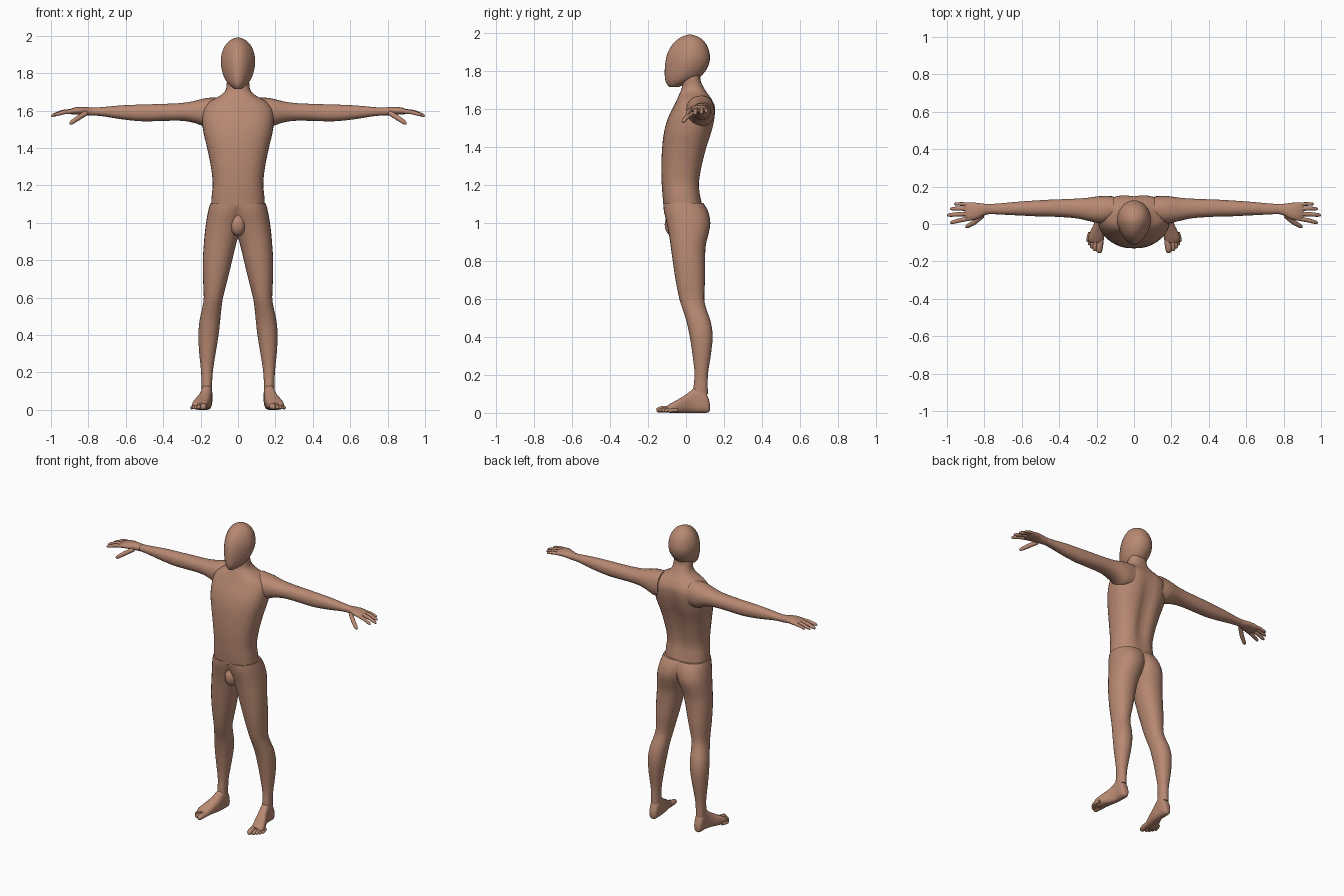
import bpy, bmesh, math
from mathutils import Vector

skin = bpy.data.materials.new("skin")
skin.diffuse_color = (0.48, 0.25, 0.17, 1)


def finish(name, bm, mirror=True):
    """Turn a bmesh into a smooth, optionally mirrored, object."""
    bmesh.ops.recalc_face_normals(bm, faces=bm.faces)
    me = bpy.data.meshes.new(name)
    bm.to_mesh(me)
    bm.free()
    me.materials.append(skin)
    ob = bpy.data.objects.new(name, me)
    bpy.context.collection.objects.link(ob)
    bpy.ops.object.select_all(action='DESELECT')
    ob.select_set(True)
    bpy.context.view_layer.objects.active = ob
    bpy.ops.object.shade_smooth_by_angle(angle=math.radians(50))
    if mirror:
        mod = ob.modifiers.new("mirror", 'MIRROR')
        mod.merge_threshold = 0.0005
    return ob


def skin_rings(bm, rings):
    """Bridge rings of points and cap both ends."""
    rows = [[bm.verts.new(p) for p in r] for r in rings]
    n = len(rows[0])
    for a, b in zip(rows, rows[1:]):
        for i in range(n):
            j = (i + 1) % n
            bm.faces.new((a[i], a[j], b[j], b[i]))
    bm.faces.new(rows[0][::-1])
    bm.faces.new(rows[-1])


def smooth(secs, steps):
    """Catmull-Rom interpolation of sections."""
    out = []
    for k in range(len(secs) - 1):
        p0, p1 = secs[max(k - 1, 0)], secs[k]
        p2, p3 = secs[k + 1], secs[min(k + 2, len(secs) - 1)]
        for s in range(steps):
            t = s / steps
            out.append([0.5 * (2 * b + (c - a) * t + (2 * a - 5 * b + 4 * c - d) * t * t
                               + (3 * b - a - 3 * c + d) * t ** 3)
                        for a, b, c, d in zip(p0, p1, p2, p3)])
    out.append(list(secs[-1]))
    return out


def loft(name, axis, secs, power=2.2, mirror=True, shape=None, cut=False, n=28, steps=3):
    """Loft sections (position, min a, max a, min b, max b) along an axis."""
    rings = []
    for t, a0, a1, b0, b1 in smooth(secs, steps):
        ring = []
        for i in range(n):
            ang = 2 * math.pi * i / n
            u, v = [math.copysign(abs(w) ** (2 / power), w) for w in (math.cos(ang), math.sin(ang))]
            a = (a0 + a1) / 2 + u * (a1 - a0) / 2
            b = (b0 + b1) / 2 + v * (b1 - b0) / 2
            if shape:
                a, b = shape(a, b, t, v)
            ring.append({'x': (t, a, b), 'y': (a, t, b), 'z': (a, b, t)}[axis])
        rings.append(ring)
    bm = bmesh.new()
    skin_rings(bm, rings)
    if cut:
        bmesh.ops.bisect_plane(bm, geom=bm.verts[:] + bm.edges[:] + bm.faces[:],
                               plane_co=(0, 0, 0), plane_no=(1, 0, 0), clear_inner=True)
    return finish(name, bm, mirror)


def digits(name, paths, n=10):
    """Tapered rounded tubes along (start, middle, tip, radius)."""
    bm = bmesh.new()
    for p0, p1, p2, r in paths:
        p0, p1, p2 = Vector(p0), Vector(p1), Vector(p2)
        d = (p2 - p0).normalized()
        side = d.cross(Vector((0, 0, 1))).normalized()
        up = side.cross(d)
        stops = [(p0, 1), (p1, 1), (p1.lerp(p2, .7), .85), (p1.lerp(p2, .92), .6), (p2, .2)]
        skin_rings(bm, [[c + (side * math.cos(2 * math.pi * i / n)
                              + up * math.sin(2 * math.pi * i / n)) * r * k for i in range(n)]
                        for c, k in stops])
    return finish(name, bm)


# Torso and neck, with a groove down the spine
def spine(x, y, z, v):
    if v > 0:
        depth = 0.024 * max(0, 1 - ((z - 1.38) / 0.28) ** 2)
        y -= depth * v * math.exp(-(x / 0.04) ** 2)
    return x, y


loft("torso", 'z', [
    (1.09, -.144, .144, -.118, .085), (1.15, -.14, .14, -.124, .078),
    (1.21, -.135, .135, -.128, .075), (1.3, -.145, .145, -.13, .09),
    (1.4, -.165, .165, -.125, .115), (1.48, -.184, .184, -.115, .14),
    (1.55, -.192, .192, -.095, .155), (1.61, -.185, .185, -.066, .156),
    (1.65, -.15, .15, -.047, .136), (1.68, -.095, .095, -.034, .113),
    (1.71, -.066, .066, -.022, .094), (1.75, -.06, .06, -.02, .076),
    (1.8, -.058, .058, -.02, .076)], power=2.4, mirror=False, shape=spine, n=40)

# Head, egg-shaped with a narrower face
loft("head", 'z', [
    (1.715, -.018, .018, -.088, -.035), (1.728, -.036, .036, -.1, -.005),
    (1.75, -.058, .058, -.109, .05), (1.78, -.075, .075, -.112, .088),
    (1.82, -.087, .087, -.111, .115), (1.86, -.092, .092, -.106, .126),
    (1.9, -.088, .088, -.094, .122), (1.94, -.074, .074, -.07, .106),
    (1.97, -.05, .05, -.037, .078), (1.985, -.025, .025, -.005, .047),
    (1.99, -.006, .006, .014, .026)], power=2.1, mirror=False,
    shape=lambda x, y, z, v: (x * (1 + 0.3 * min(v, 0)), y))

# Arms, reaching out to the sides
loft("arm", 'x', [
    (.11, .02, .148, 1.51, 1.67), (.16, .002, .15, 1.505, 1.668),
    (.2, .006, .147, 1.522, 1.66), (.25, .018, .14, 1.538, 1.648),
    (.32, .032, .135, 1.546, 1.639), (.45, .04, .13, 1.543, 1.634),
    (.52, .041, .126, 1.543, 1.632), (.62, .046, .119, 1.553, 1.628),
    (.72, .051, .11, 1.569, 1.619), (.79, .055, .105, 1.575, 1.614)])

# Hands
loft("palm", 'x', [
    (.775, .053, .106, 1.573, 1.616), (.8, .046, .108, 1.574, 1.618),
    (.84, .026, .113, 1.579, 1.62), (.88, .018, .116, 1.579, 1.615),
    (.905, .024, .112, 1.584, 1.604)], n=20)
digits("fingers", [
    ((.87, .104, 1.597), (.92, .107, 1.593), (.962, .107, 1.582), .010),
    ((.87, .08, 1.6), (.93, .083, 1.594), (.984, .081, 1.576), .0115),
    ((.87, .055, 1.6), (.94, .052, 1.592), (1.0, .047, 1.571), .012),
    ((.87, .031, 1.598), (.93, .02, 1.591), (.984, .006, 1.575), .0115),
    ((.81, .045, 1.588), (.855, .008, 1.56), (.9, -.018, 1.529), .0135)])

# Legs with buttocks, trimmed at the middle
loft("leg", 'z', [
    (1.103, -.06, .149, -.12, .092), (1.06, -.045, .16, -.116, .116),
    (1.0, -.026, .171, -.102, .128), (.94, -.006, .178, -.09, .118),
    (.88, .012, .183, -.081, .104), (.8, .031, .188, -.07, .1),
    (.7, .055, .187, -.055, .1), (.6, .08, .183, -.035, .096),
    (.54, .089, .192, -.016, .109), (.48, .095, .205, .003, .13),
    (.4, .104, .212, .02, .14), (.3, .12, .207, .035, .13),
    (.2, .135, .197, .045, .115), (.1, .14, .195, .035, .115)], cut=True)

# Groin
bm = bmesh.new()
bmesh.ops.create_uvsphere(bm, u_segments=20, v_segments=12, radius=1)
bmesh.ops.scale(bm, verts=bm.verts, vec=(.042, .046, .062))
bmesh.ops.translate(bm, verts=bm.verts, vec=(0, -.066, .99))
finish("groin", bm, mirror=False)

# Feet, turned slightly outward
loft("foot", 'y', [
    (.125, .152, .182, .012, .05), (.115, .142, .192, .002, .085),
    (.09, .137, .197, 0, .13), (.05, .138, .198, 0, .135),
    (.01, .142, .21, 0, .103), (-.04, .152, .234, 0, .072),
    (-.08, .163, .246, 0, .05), (-.1, .168, .235, .004, .036)], power=2.6, n=24)
digits("toes", [
    ((.178, -.07, .021), (.184, -.125, .019), (.188, -.155, .014), .018),
    ((.204, -.07, .018), (.209, -.12, .016), (.212, -.144, .012), .012),
    ((.217, -.065, .017), (.223, -.108, .015), (.227, -.13, .011), .011),
    ((.228, -.06, .016), (.235, -.093, .014), (.239, -.114, .01), .010),
    ((.235, -.045, .015), (.244, -.075, .013), (.249, -.096, .01), .010)])
